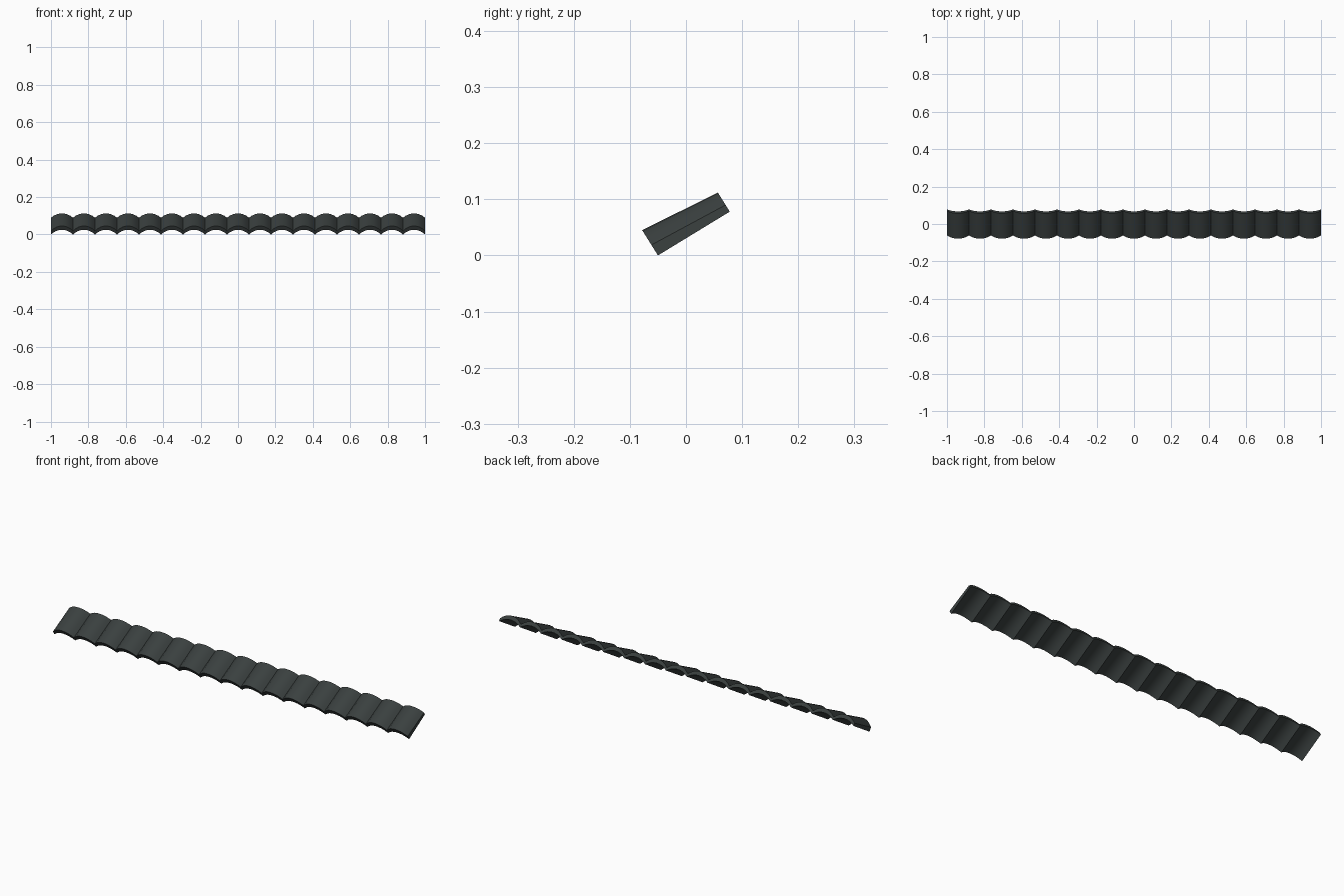
import bpy, bmesh, math
from mathutils import Vector

if "Cube" in bpy.data.objects:
    bpy.data.objects.remove(bpy.data.objects["Cube"])

mat = bpy.data.materials.new("dark slate")
mat.diffuse_color = (0.043, 0.052, 0.051, 1)
mat.use_nodes = True
mat.node_tree.nodes["Principled BSDF"].inputs["Base Color"].default_value = mat.diffuse_color

N, SEG = 17, 8
PITCH = 2 / N
NORMAL = Vector((0, -0.53, 0.85))

def arch(bm, cx, base, inner, outer, valley):
    """Arched cross-section loop: outer curve, then inner curve back."""
    top, low = [], []
    for i in range(SEG + 1):
        t = -1 + 2 * i / SEG
        rise = 1 - abs(t) ** 2.2
        x = cx + t * PITCH / 2
        top.append(bm.verts.new(Vector((x, *base)) + NORMAL * (valley + (outer - valley) * rise)))
        low.append(bm.verts.new(Vector((x, *base)) + NORMAL * inner * rise))
    return top, low

# one tapered barrel tile per step along the ridge
for k in range(N):
    bm = bmesh.new()
    cx = -1 + PITCH * (k + 0.5)
    ft, fl = arch(bm, cx, (-0.05, 0.0), 0.029, 0.053, 0.022)
    bt, bl = arch(bm, cx, (0.078, 0.078), 0.020, 0.040, 0.014)
    for i in range(SEG):
        bm.faces.new((ft[i], ft[i + 1], bt[i + 1], bt[i]))
        bm.faces.new((fl[i], bl[i], bl[i + 1], fl[i + 1]))
        bm.faces.new((ft[i], fl[i], fl[i + 1], ft[i + 1]))
        bm.faces.new((bt[i], bt[i + 1], bl[i + 1], bl[i]))
    bm.faces.new((ft[0], bt[0], bl[0], fl[0]))
    bm.faces.new((ft[-1], fl[-1], bl[-1], bt[-1]))
    bmesh.ops.recalc_face_normals(bm, faces=bm.faces)
    me = bpy.data.meshes.new("roof_tile")
    bm.to_mesh(me)
    bm.free()
    me.materials.append(mat)
    ob = bpy.data.objects.new(f"roof_tile_{k + 1}", me)
    bpy.context.collection.objects.link(ob)
    bpy.context.view_layer.objects.active = ob
    ob.select_set(True)
bpy.ops.object.shade_smooth_by_angle(angle=math.radians(30))
